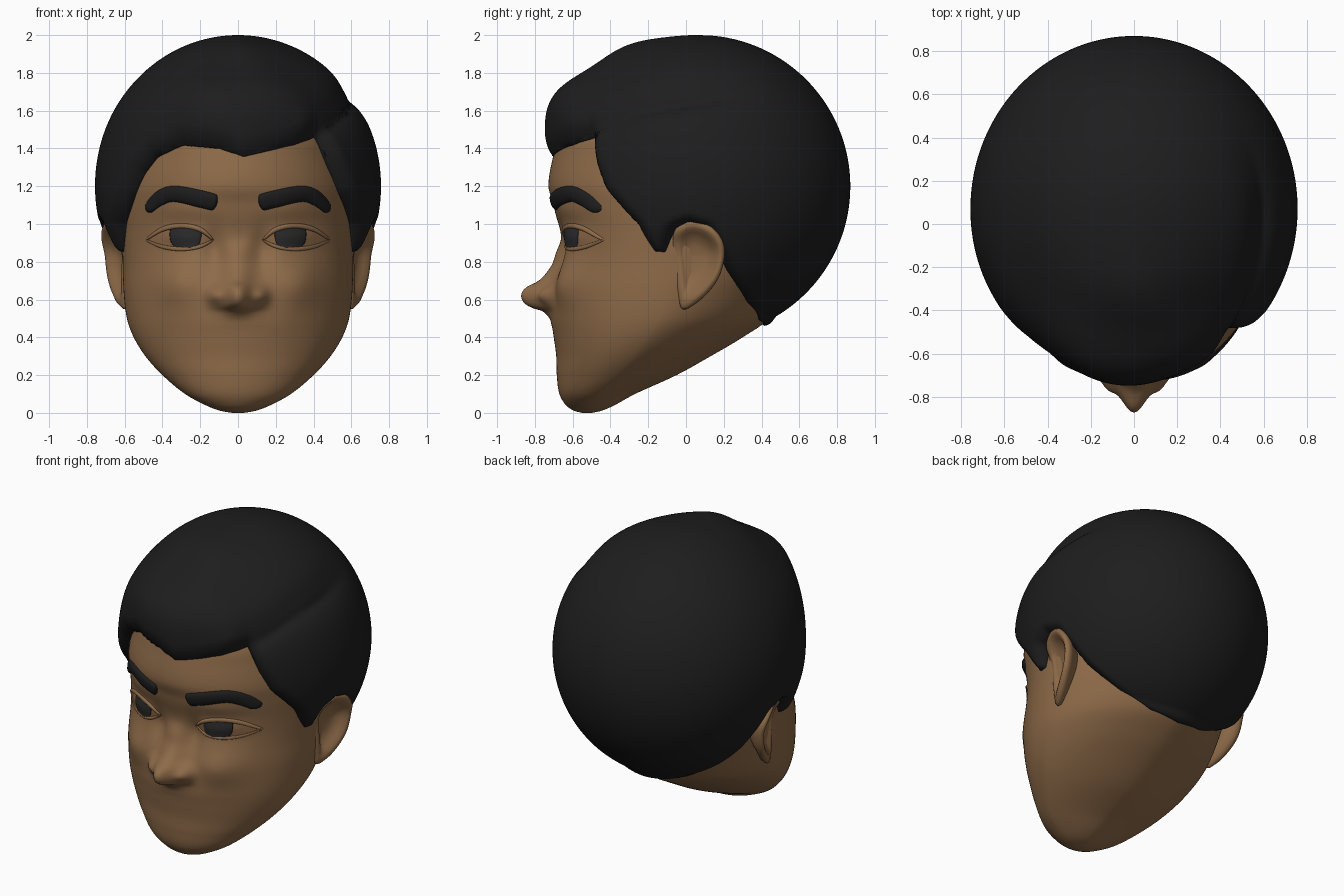
import bpy, bmesh
from math import sin, cos, pi, exp, sqrt, atan2, asin
from mathutils import Vector

if "Cube" in bpy.data.objects:
    bpy.data.objects.remove(bpy.data.objects["Cube"])


def material(name, rgb):
    m = bpy.data.materials.new(name)
    m.diffuse_color = (*rgb, 1)
    m.use_nodes = True
    m.node_tree.nodes["Principled BSDF"].inputs["Base Color"].default_value = m.diffuse_color
    return m


SKIN = material("brown skin", (0.27, 0.146, 0.066))
HAIR = material("black hair", (0.0125, 0.0125, 0.0125))
IRIS = material("dark eye", (0.024, 0.024, 0.025))


def interp(tab, t, smooth=True):
    """Interpolate rows (t, a, b, ...) at t, with a smooth or straight curve."""
    t = min(max(t, tab[0][0]), tab[-1][0])
    i = 0
    while i < len(tab) - 2 and t > tab[i + 1][0]:
        i += 1
    p, q = tab[i], tab[i + 1]
    h = q[0] - p[0]
    u = (t - p[0]) / h
    if not smooth:
        return [a + (b - a) * u for a, b in zip(p[1:], q[1:])]
    o, r = tab[max(i - 1, 0)], tab[min(i + 2, len(tab) - 1)]
    out = []
    for k in range(1, len(p)):
        m0 = (q[k] - o[k]) / (q[0] - o[0]) * h
        m1 = (r[k] - p[k]) / (r[0] - p[0]) * h
        out.append((2*u**3 - 3*u*u + 1) * p[k] + (u**3 - 2*u*u + u) * m0
                   + (3*u*u - 2*u**3) * q[k] + (u**3 - u*u) * m1)
    return out


def step(a, b, t):
    t = min(max((t - a) / (b - a), 0), 1)
    return t * t * (3 - 2 * t)


def loft(name, rings, mat, cap_start=True, cap_end=True, mirror=False):
    """Join closed rings of points into one smooth surface."""
    bm = bmesh.new()
    vs = [[bm.verts.new(p) for p in ring] for ring in rings]
    n = len(vs[0])
    for a, b in zip(vs, vs[1:]):
        for j in range(n):
            bm.faces.new((a[j], a[(j + 1) % n], b[(j + 1) % n], b[j]))
    if cap_start:
        bm.faces.new(vs[0])
    if cap_end:
        bm.faces.new(vs[-1])
    bmesh.ops.recalc_face_normals(bm, faces=bm.faces[:])
    me = bpy.data.meshes.new(name)
    bm.to_mesh(me)
    bm.free()
    for f in me.polygons:
        f.use_smooth = True
    me.materials.append(mat)
    ob = bpy.data.objects.new(name, me)
    bpy.context.collection.objects.link(ob)
    if mirror:
        ob.modifiers.new("mirror", 'MIRROR')


# Head slices: height, half width, front y, back y
HEAD = [(0, .03, -.55, -.50), (.01, .09, -.59, -.45), (.04, .17, -.635, -.38), (.1, .28, -.67, -.27),
        (.2, .40, -.684, -.05), (.3, .49, -.687, .13), (.4, .552, -.70, .30), (.5, .588, -.713, .44),
        (.65, .606, -.705, .51), (.8, .61, -.685, .55), (.93, .615, -.672, .55), (1.1, .613, -.70, .55),
        (1.2, .60, -.728, .55), (1.35, .565, -.705, .53), (1.46, .53, -.67, .48), (1.6, .42, -.55, .35),
        (1.7, .25, -.3, .1)]
# Nose: height, forward offset, width
NOSE = [(.45, 0, .1), (.5, -.01, .09), (.54, -.05, .085), (.555, -.10, .085), (.58, -.145, .085),
        (.625, -.165, .085), (.665, -.142, .082), (.70, -.08, .08), (.78, -.025, .07), (.85, -.01, .06),
        (.93, .01, .065), (1.05, 0, .1), (1.15, 0, .1)]
# Mirrored face bumps: x, z, forward offset, spread x, spread z
BUMPS = [(.122, .622, -.05, .042, .05), (.32, .68, -.045, .13, .12), (.28, 1.08, -.015, .15, .06),
         (.31, .93, -.018, .12, .045), (.125, .86, .04, .06, .11)]


def slice_at(z):
    w, f, b = interp(HEAD, z)
    return w, (f + b) / 2, (b - f) / 2


def back_power(z):
    return 1.7 + .3 * step(.45, .8, z)


def relief(x, z):
    n, s = interp(NOSE, z)
    d = n * exp(-(x / s) ** 2)
    for bx, bz, a, sx, sz in BUMPS:
        d += a * exp(-((abs(x) - bx) / sx) ** 2 - ((z - bz) / sz) ** 2)
    return d


def skin_y(x, z):
    w, cy, ry = slice_at(z)
    c = sqrt(max(1 - (x / w) ** 2, 0))
    return cy - ry * c + relief(x, z) * min(1, 3 * c)


# Head with nose; the back of the jaw tapers
rings = []
for i in range(141):
    z = 1.7 * (i / 140) ** 1.3
    w, cy, ry = slice_at(z)
    ring = []
    for j in range(256):
        s, c = sin(2 * pi * j / 256), cos(2 * pi * j / 256)
        if c > 0:
            x, y = w * s, cy - ry * c + relief(w * s, z) * min(1, 3 * c)
        else:
            k = 2 / back_power(z)
            x, y = w * abs(s) ** k * (1 if s > 0 else -1), cy + ry * abs(c) ** k
        ring.append((x, y, z))
    rings.append(ring)
loft("head", rings, SKIN)

# Hairline: front left to front right, then the mirrored sideburn, ear and nape
FRONT = [(-.57, -.40, 1.15), (-.52, -.47, 1.27), (-.45, -.53, 1.36), (-.3, -.62, 1.42), (-.1, -.70, 1.40),
         (.03, -.71, 1.355), (.18, -.67, 1.39), (.30, -.61, 1.42), (.41, -.48, 1.46), (.46, -.44, 1.3),
         (.53, -.405, 1.17)]
SIDE = [(.57, -.33, 1.085), (.595, -.25, 1.0), (.61, -.21, .91), (.62, -.17, .84), (.62, -.11, .845),
        (.62, -.08, .92), (.62, -.05, .98), (.62, .02, 1.01), (.62, .1, .98), (.61, .16, .86), (.58, .22, .73),
        (.53, .285, .625), (.42, .34, .535), (.2, .395, .46), (0.0001, .41, .445)]
CENTRE = Vector((0, .07, 1.2))
line = [(-x, y, z) for x, y, z in reversed(SIDE)] + FRONT + SIDE
dirs = [(Vector(p) - CENTRE).normalized() for p in line]
hairline = [(atan2(d.x, -d.y), asin(d.z)) for d in dirs]
rim = [a.lerp(b, k / 10).normalized() for a, b in zip(dirs, dirs[1:]) for k in range(10)]
PART = [(.5, .34), (.65, .375), (1.13, .56), (1.62, .64), (2.3, .7)]


def skin_radius(d):
    lo, hi = 0, 1.2
    for _ in range(16):
        r = (lo + hi) / 2
        p = CENTRE + d * r
        inside = False
        if 0 < p.z < 1.7:
            w, cy, ry = slice_at(p.z)
            k = 2 if p.y < cy else back_power(p.z)
            inside = abs(p.x / w) ** k + abs((p.y - cy) / ry) ** k < 1
        lo, hi = (r, hi) if inside else (lo, r)
    return lo


def hair_radius(phi, e, d):
    r = 1 / sqrt((d.x / .757) ** 2 + (d.y / .8) ** 2 + (d.z / .8) ** 2)
    spread = .6 if phi > 0 else .75
    front = exp(-(phi / spread) ** 2)
    r += .112 * front * exp(-((e - .55) / .27) ** 2)            # swept-up fringe
    r += .036 * front * exp(-((e - 1.05) / .25) ** 2)
    r += .009 * front * sin(8 * phi + 7 * e) * cos(e) ** 2      # soft strands
    if phi > .4:                                                # side parting
        q = e - interp(PART, phi)[0]
        fade = step(.45, .65, phi) * (1 - step(1.4, 2.3, phi))
        r -= fade * (.03 * exp(-((q - .04) / .14) ** 2) + .015 * exp(-(q / .04) ** 2))
    return r


# Hair cap, rounded down to the skin along the hairline
rings = []
AZ, ROWS = 320, 76
for i in range(1, ROWS + 1):
    s = 1 - (1 - i / ROWS) ** 1.35
    ring = []
    for j in range(AZ):
        phi = -pi + 2 * pi * (j + .5) / AZ
        end = interp(hairline, phi, False)[0]
        e = pi / 2 - (pi / 2 - end) * s
        d = Vector((sin(phi) * cos(e), -cos(phi) * cos(e), sin(e)))
        r = hair_radius(phi, e, d)
        if e < 1.1:
            base = skin_radius(d)
            r = max(r, base + .025)
            dist = sqrt(max(2 - 2 * max(map(d.dot, rim)), 0))
            t = min(dist / (.12 - .05 * step(1.7, 2.1, abs(phi))), 1)
            if i == ROWS:
                t = 0
            r = base - .015 + (r - base + .015) * sqrt(1 - (1 - t) ** 2)
        ring.append(CENTRE + d * r)
    rings.append(ring)
loft("hair", rings, HAIR, cap_end=False)


def drape(name, path, thick, mat, rounded=True):
    """Sweep a flat strip over the face; path rows are x, z, half height."""
    tab = [(k, *p) for k, p in enumerate(path)]
    last, n, out = len(path) - 1, 32, []
    for i in range(n + 1):
        t = last * (1 - cos(pi * i / n)) / 2
        x, z, h = interp(tab, t)
        a, b = interp(tab, t - .05), interp(tab, t + .05)
        tan = Vector((b[0] - a[0], b[1] - a[1])).normalized()
        k = 1
        if rounded:
            k = sqrt(max(1 - (1 - min(1, min(t, last - t) / .25)) ** 2, .01))
        ring = []
        for j in range(24):
            c, s = cos(2 * pi * j / 24) * h * k, sin(2 * pi * j / 24)
            px, pz = x - tan.y * c, z + tan.x * c
            ring.append((px, skin_y(px, pz) - thick * k * s, pz))
        out.append(ring)
    loft(name, out, mat, mirror=True)


# Eyebrows, eyelids and dark eyes
drape("eyebrow", [(.11, 1.11, .044), (.2, 1.133, .045), (.34, 1.16, .042), (.42, 1.132, .038),
                  (.485, 1.068, .024)], .025, HAIR)
drape("upper_eyelid", [(.13, .915, .006), (.2, .97, .013), (.3, .99, .014), (.4, .972, .012),
                       (.49, .915, .006)], .014, SKIN)
drape("lower_eyelid", [(.13, .915, .005), (.2, .882, .01), (.3, .868, .011), (.4, .88, .01),
                       (.49, .915, .005)], .008, SKIN)
drape("eye", [(.282, .876, .06), (.28, .90, .076), (.278, .94, .084), (.278, .98, .08)], .009, IRIS, False)

# Ears: outline in y, z with a raised outer rim and a hollow middle
EAR = [(-.07, .93), (-.03, 1.0), (.04, 1.025), (.13, .99), (.19, .92), (.205, .84), (.18, .73), (.12, .64),
       (.04, .57), (-.02, .55), (-.04, .62), (-.055, .76)]
tab = [(k, *EAR[k % 12]) for k in range(-2, 15)]
rings = []
for s, dx in [(.02, -.025), (.3, -.028), (.5, -.02), (.65, 0), (.76, .02), (.86, .027), (.94, .02), (.99, .005),
              (1, -.01), (.96, -.03), (.85, -.05), (.6, -.1), (.5, -.16)]:
    ring = []
    for j in range(72):
        oy, oz = interp(tab, j / 6)
        y, z = .05 + s * (oy - .05), .83 + s * (oz - .83)
        k = max(step(-.08, .06, y), step(.88, .98, z)) if dx > 0 else 1
        base = slice_at(z)[0] - .012 + .31 * (y + .07) + .035 * step(.82, 1.0, z)
        ring.append((base + dx * k, y, z))
    rings.append(ring)
loft("ear", rings, SKIN, mirror=True)
